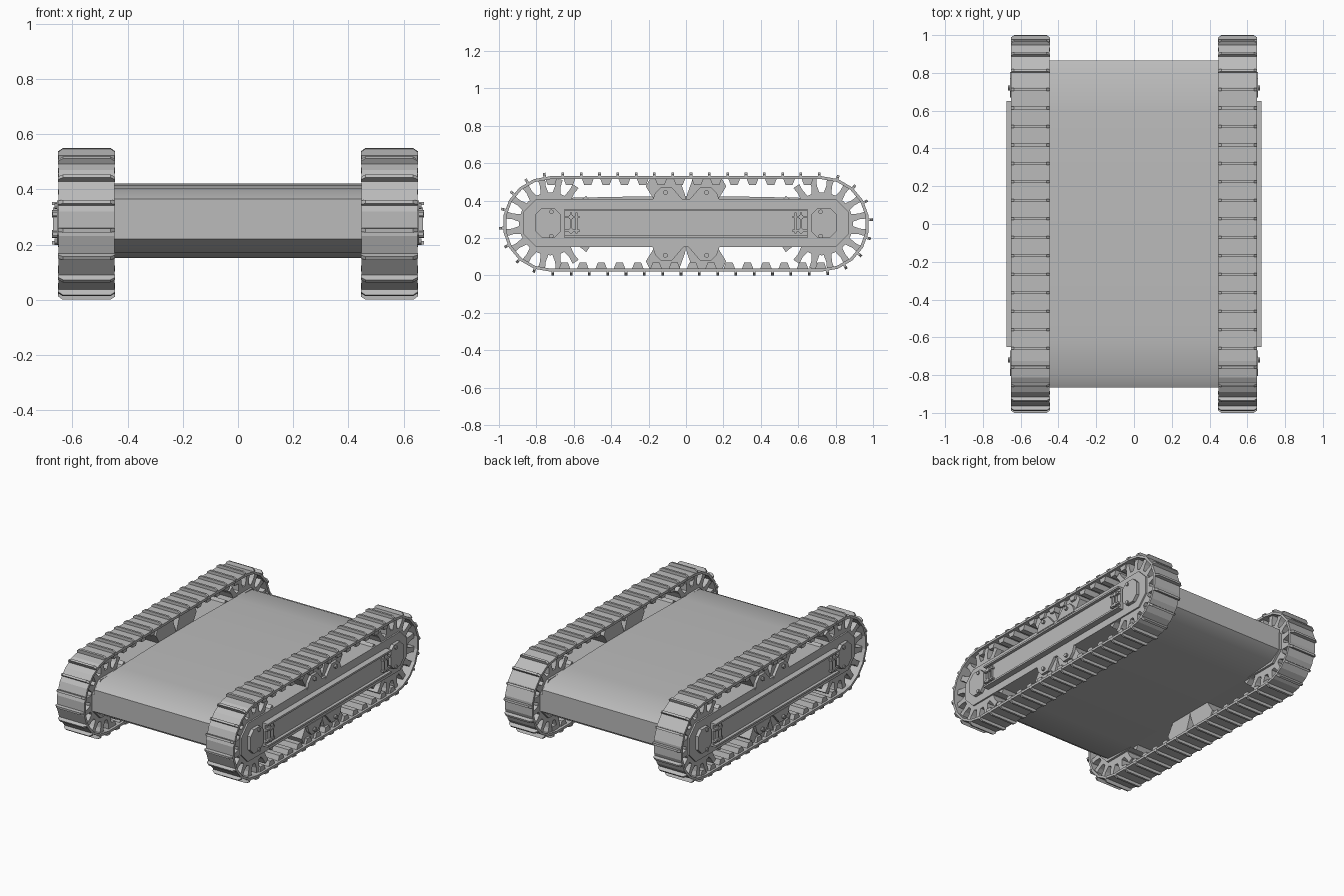
import bpy, bmesh, math
from mathutils import Vector

cube = bpy.data.objects.get("Cube")
if cube:
    bpy.data.objects.remove(cube, do_unlink=True)

grey = bpy.data.materials.new("plain_grey")
grey.use_nodes = True
tone = (0.5, 0.5, 0.5, 1)
grey.diffuse_color = tone
grey.node_tree.nodes["Principled BSDF"].inputs["Base Color"].default_value = tone

X, Y, Z = Vector((1, 0, 0)), Vector((0, 1, 0)), Vector((0, 0, 1))
ZERO = Vector((0, 0, 0))
MID_Z = 0.275        # axle height
AXLE = 0.725         # axle distance from the middle
RADIUS = 0.255       # outer belt radius
THICK = 0.016
LINKS = 46


def finish(name, bm, smooth=False):
    bmesh.ops.recalc_face_normals(bm, faces=bm.faces[:])
    mesh = bpy.data.meshes.new(name)
    bm.to_mesh(mesh)
    bm.free()
    mesh.materials.append(grey)
    obj = bpy.data.objects.new(name, mesh)
    bpy.context.collection.objects.link(obj)
    if smooth:
        bpy.ops.object.select_all(action='DESELECT')
        obj.select_set(True)
        bpy.context.view_layer.objects.active = obj
        bpy.ops.object.shade_smooth_by_angle(angle=math.radians(30))
    return obj


def prism(bm, pts, origin, u, v, w, w0, w1):
    """Extrude an outline lying in the u, v plane along w."""
    ends = [[bm.verts.new(origin + u * a + v * b + w * c) for a, b in pts] for c in (w0, w1)]
    n = len(pts)
    for ring in ends:
        bm.faces.new(ring)
    for i in range(n):
        j = (i + 1) % n
        bm.faces.new((ends[0][i], ends[0][j], ends[1][j], ends[1][i]))


def plate(bm, pts, side, x0, x1):
    prism(bm, pts, ZERO, Y, Z, X * side, x0, x1)


def rect(y0, y1, z0, z1):
    return [(y0, z0), (y1, z0), (y1, z1), (y0, z1)]


def octagon(y0, y1, z0, z1, c):
    return [(y0 + c, z0), (y1 - c, z0), (y1, z0 + c), (y1, z1 - c),
            (y1 - c, z1), (y0 + c, z1), (y0, z1 - c), (y0, z0 + c)]


def circle(y, z, r, n):
    return [(y + r * math.cos(math.tau * i / n), z + r * math.sin(math.tau * i / n)) for i in range(n)]


def stadium(r, steps=9):
    pts = []
    for end in (1, -1):
        for i in range(steps + 1):
            a = math.pi / 2 - math.pi * i / steps
            pts.append((end * (AXLE + r * math.cos(a)), MID_Z + end * r * math.sin(a)))
    return pts


def on_track(s, r=RADIUS):
    """Point, tangent and outward normal at distance s along the belt."""
    straight, arc = 2 * AXLE, math.pi * RADIUS
    s = (s + AXLE) % (2 * (straight + arc))
    flip = 1
    if s >= straight + arc:
        s, flip = s - straight - arc, -1
    if s < straight:
        y, a = s - AXLE, math.pi / 2
    else:
        y, a = AXLE, math.pi / 2 - (s - straight) / RADIUS
    normal = (Y * math.cos(a) + Z * math.sin(a)) * flip
    tangent = (Y * math.sin(a) - Z * math.cos(a)) * flip
    return Y * y * flip + Z * MID_Z + normal * r, tangent, normal, s < straight


# Central hull: long, gently crowned slab with bevelled ends
upper = [(-0.865, 0.365), (-0.79, 0.405), (-0.6, 0.415), (-0.25, 0.422), (0.25, 0.422),
         (0.6, 0.415), (0.79, 0.402), (0.865, 0.365)]
lower = [(0.865, 0.22), (0.79, 0.17), (0.55, 0.152), (-0.55, 0.152), (-0.79, 0.17), (-0.865, 0.22)]
bm = bmesh.new()
plate(bm, upper + lower, 1, -0.455, 0.455)
finish("hull", bm, True)

PITCH = (4 * AXLE + math.tau * RADIUS) / LINKS
CLEAT = [(0.445, -0.006), (0.445, 0.008), (0.462, 0.02), (0.635, 0.02), (0.652, 0.008), (0.652, -0.006)]
LUG = [(-0.032, 0.004), (0.032, 0.004), (0.018, -0.032), (-0.018, -0.032)]

for side, label in ((1, "left"), (-1, "right")):
    # Belt
    bm = bmesh.new()
    loops = [[bm.verts.new((side * x, y, z)) for y, z in stadium(r)]
             for x, r in ((0.448, RADIUS), (0.65, RADIUS), (0.65, RADIUS - THICK), (0.448, RADIUS - THICK))]
    count = len(loops[0])
    for k in range(4):
        p, q = loops[k], loops[(k + 1) % 4]
        for i in range(count):
            j = (i + 1) % count
            bm.faces.new((p[i], p[j], q[j], q[i]))
    finish(label + "_belt", bm)

    # Outer cleats, and guide lugs under the straight runs
    cleats, lugs = bmesh.new(), bmesh.new()
    for i in range(LINKS):
        p, t, n, _ = on_track(0.027 + i * PITCH)
        prism(cleats, CLEAT, p, X * side, n, t, -0.007, 0.007)
        p, t, n, flat = on_track(0.062 + i * PITCH, RADIUS - THICK)
        if flat:
            prism(lugs, LUG, p, t, n, X * side, 0.465, 0.635)
    finish(label + "_cleats", cleats)
    finish(label + "_guide_lugs", lugs)

    # Toothed wheels at both ends
    for end, place in ((-1, "front"), (1, "rear")):
        bm = bmesh.new()
        axle = Y * end * AXLE + Z * MID_Z
        plate(bm, circle(end * AXLE, MID_Z, 0.168, 32), side, 0.465, 0.625)
        for i in range(16):
            a = math.tau * (i + 0.5) / 16
            out = Y * math.cos(a) + Z * math.sin(a)
            across = Z * math.cos(a) - Y * math.sin(a)
            tooth = [(0.15, -0.024), (0.205, -0.015), (0.243, -0.019),
                     (0.243, 0.019), (0.205, 0.015), (0.15, 0.024)]
            prism(bm, tooth, axle, out, across, X * side, 0.465, 0.625)
        finish(f"{label}_{place}_wheel", bm)

    # Side frame carrying the wheels
    bm = bmesh.new()
    plate(bm, octagon(-0.87, 0.87, 0.152, 0.408, 0.07), side, 0.45, 0.635)
    finish(label + "_side_frame", bm)

    # Belt supports above and below the frame, with bolted cover plates
    blocks, covers, bolts = bmesh.new(), bmesh.new(), bmesh.new()
    for up in (1, -1):
        for end in (1, -1):
            def place(pts):
                return [(end * y, MID_Z + up * h) for y, h in pts]
            plate(blocks, place([(0, 0.12), (0.005, 0.155), (0.035, 0.238), (0.195, 0.238),
                                 (0.215, 0.2), (0.165, 0.12)]), side, 0.455, 0.62)
            plate(covers, place([(0.01, 0.12), (0.075, 0.195), (0.135, 0.195), (0.165, 0.165),
                                 (0.18, 0.12)]), side, 0.62, 0.638)
            plate(bolts, circle(end * 0.11, MID_Z + up * 0.168, 0.013, 10), side, 0.63, 0.652)
            plate(bolts, circle(end * 0.72, MID_Z + up * 0.065, 0.012, 10), side, 0.65, 0.666)
    finish(label + "_belt_supports", blocks)
    finish(label + "_support_covers", covers)
    finish(label + "_bolts", bolts)

    # Outer rail: web with a flange along each edge
    bm = bmesh.new()
    plate(bm, rect(-0.65, 0.65, 0.2, 0.355), side, 0.63, 0.655)
    for z in (0.2, 0.343):
        plate(bm, rect(-0.65, 0.65, z, z + 0.012), side, 0.65, 0.675)
    finish(label + "_rail", bm)

    # Axle plates and tensioner brackets at the rail ends
    plates, brackets = bmesh.new(), bmesh.new()
    for end in (1, -1):
        pts = octagon(0.67, 0.805, 0.2, 0.36, 0.035)
        plate(plates, [(end * y, z) for y, z in pts], side, 0.63, 0.657)
        for y in (0.585, 0.615):
            plate(brackets, rect(end * y - 0.005, end * y + 0.005, 0.225, 0.335), side, 0.65, 0.67)
        for z in (0.238, 0.312):
            plate(brackets, rect(end * 0.61 - 0.04, end * 0.61 + 0.04, z - 0.006, z + 0.006), side, 0.65, 0.673)
            plate(brackets, circle(end * 0.615, z, 0.014, 8), side, 0.65, 0.675)
    finish(label + "_axle_plates", plates)
    finish(label + "_tensioner_brackets", brackets)
